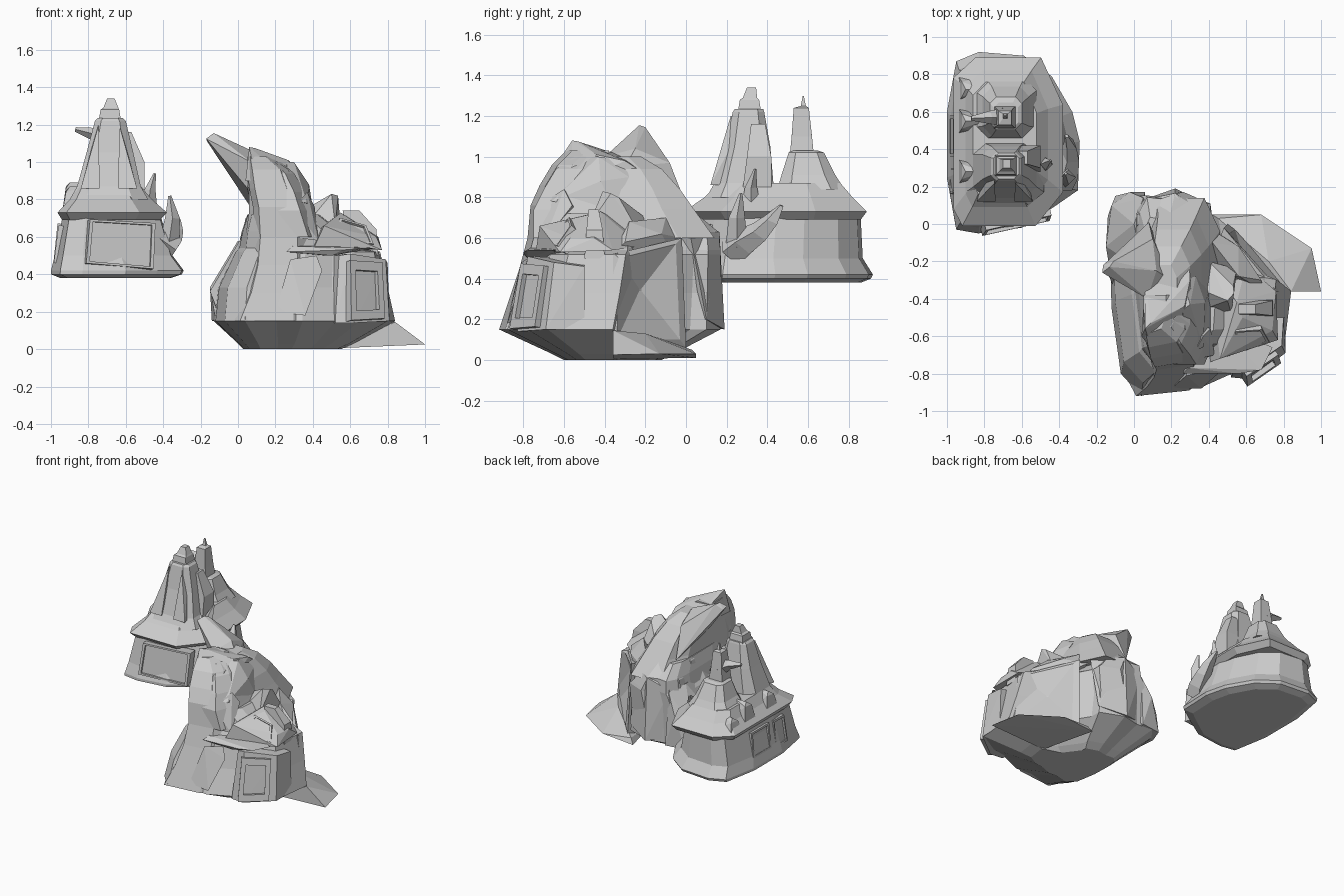
import bpy, bmesh
from mathutils import Vector


def finish(name, bm):
    bmesh.ops.recalc_face_normals(bm, faces=bm.faces[:])
    me = bpy.data.meshes.new(name)
    bm.to_mesh(me)
    bm.free()
    ob = bpy.data.objects.new(name, me)
    bpy.context.collection.objects.link(ob)
    return ob


def skin(name, rings):
    """Closed skin through rings of equal point count."""
    bm = bmesh.new()
    rows = [[bm.verts.new(p) for p in r] for r in rings]
    n = len(rows[0])
    for a, b in zip(rows, rows[1:]):
        for i in range(n):
            j = (i + 1) % n
            bm.faces.new((a[i], a[j], b[j], b[i]))
    bm.faces.new(rows[0][::-1])
    bm.faces.new(rows[-1])
    return finish(name, bm)


def levels(name, outline, lv):
    """Stack an outline; each level is z, x0, x1, y0, y1."""
    xs, ys = [p[0] for p in outline], [p[1] for p in outline]
    ax, ay = min(xs), min(ys)
    wx, wy = max(xs) - ax, max(ys) - ay
    return skin(name, [[(x0 + (x - ax) / wx * (x1 - x0), y0 + (y - ay) / wy * (y1 - y0), z)
                        for x, y in outline] for z, x0, x1, y0, y1 in lv])


SQUARE = [(0, 0), (1, 0), (1, 1), (0, 1)]
OCT = [(.2, 0), (.8, 0), (1, .2), (1, .8), (.8, 1), (.2, 1), (0, .8), (0, .2)]


def hull(name, pts):
    bm = bmesh.new()
    for p in pts:
        bm.verts.new(p)
    res = bmesh.ops.convex_hull(bm, input=bm.verts[:])
    junk = {v for v in res["geom_interior"] if isinstance(v, bmesh.types.BMVert)}
    bmesh.ops.delete(bm, geom=list(junk), context='VERTS')
    return finish(name, bm)


def panel(name, quad, out, depth, rim=.84):
    """Raised frame with a recessed pane; quad runs anticlockwise from outside."""
    q = [Vector(p) for p in quad]
    n = (q[1] - q[0]).cross(q[3] - q[0]).normalized()
    c = sum(q, Vector()) / 4
    inner = [c + (p - c) * rim for p in q]
    return skin(name, [[p - n * .05 for p in q], [p + n * out for p in q],
                       [p + n * out for p in inner], [p + n * (out - depth) for p in inner]])


def horn(name, path, side):
    """Tapered diamond section along x, y, z, radius points."""
    s = Vector(side).normalized()
    rings = []
    for i, (x, y, z, r) in enumerate(path):
        a, b = path[max(i - 1, 0)], path[min(i + 1, len(path) - 1)]
        d = (Vector(b[:3]) - Vector(a[:3])).normalized()
        u = d.cross(s).normalized()
        c = Vector((x, y, z))
        rings.append([c + s * r, c + u * r, c - s * r, c - u * r])
    return skin(name, rings)


# --- Hanging house: body, roof and two towers ---
plan = [(-.95, -.03), (-.83, -.05), (-.6, -.02), (-.43, .09), (-.3, .18), (-.29, .44), (-.33, .6),
        (-.44, .79), (-.59, .9), (-.83, .92), (-.95, .87), (-1, .6), (-1, .25)]
levels("house_walls", plan, [
    (.38, -.95, -.36, 0, .86), (.40, -1, -.30, -.05, .91), (.42, -1, -.29, -.05, .92),
    (.50, -.98, -.35, -.02, .87), (.70, -.94, -.41, .02, .86)])
roof_plan = [(.08, 0), (.75, 0), (1, .2), (1, .72), (.8, 1), (.2, 1), (0, .88), (0, .1)]
levels("house_roof", roof_plan, [
    (.69, -.94, -.42, .03, .86), (.73, -.965, -.38, -.01, .89),
    (.80, -.90, -.46, .09, .82), (.87, -.86, -.52, .16, .76)])
levels("front_tower", OCT, [
    (.80, -.90, -.48, .10, .45), (.87, -.86, -.52, .14, .43), (1.05, -.81, -.56, .195, .415),
    (1.22, -.765, -.60, .23, .385), (1.235, -.75, -.615, .24, .38)])
levels("front_tower_cap", SQUARE, [
    (1.22, -.745, -.625, .255, .37), (1.28, -.735, -.635, .265, .36),
    (1.29, -.72, -.64, .28, .35), (1.34, -.70, -.66, .30, .345)])
levels("back_tower", OCT, [
    (.84, -.86, -.52, .45, .78), (.91, -.81, -.56, .47, .735), (1.02, -.77, -.60, .505, .68),
    (1.03, -.75, -.62, .515, .65)])
levels("back_tower_spire", SQUARE, [
    (1.0, -.75, -.63, .51, .63), (1.1, -.74, -.645, .52, .62), (1.24, -.725, -.655, .53, .605),
    (1.25, -.70, -.675, .565, .59), (1.30, -.695, -.685, .575, .58)])
# Tower ribs
for i, x in enumerate((-.79, -.59)):
    hull(f"tower_rib_{i}", [(x - .05, .12, .86), (x + .05, .12, .86), (x, .30, .86),
                            (-.69 + (x + .69) * .55, .22, 1.2), (-.69 + (x + .69) * .6, .3, 1.2)])
horn("tower_branch", [(-.70, .57, 1.11, .05), (-.77, .57, 1.15, .035), (-.87, .565, 1.175, .012)], (0, 1, 0))
# Windows and dormers
panel("front_window", [(-.82, -.025, .455), (-.46, .055, .425), (-.45, .085, .67), (-.80, .005, .69)], .04, .02, .9)
panel("left_window", [(-.965, .58, .48), (-.965, .36, .48), (-.945, .36, .67), (-.945, .58, .67)], .02, .015)
panel("left_door", [(-.965, .30, .46), (-.965, .16, .46), (-.94, .17, .66), (-.94, .30, .66)], .02, .015)
for i, (y, z) in enumerate(((.28, .87), (.55, .89), (.72, .83))):
    hull(f"left_dormer_{i}", [(-.94, y - .07, .73), (-.94, y + .07, .73), (-.92, y - .04, z - .03),
                              (-.92, y + .04, z - .02), (-.90, y, z), (-.80, y, z),
                              (-.80, y - .07, .75), (-.80, y + .07, .75)])
levels("chimney", SQUARE, [(.78, -.60, -.50, .31, .40), (.93, -.60, -.52, .32, .39), (.935, -.61, -.51, .31, .40),
                           (.95, -.60, -.52, .32, .39)])
levels("chimney_mount", SQUARE, [(.85, -.65, -.50, .28, .42), (1.0, -.60, -.50, .30, .42),
                                 (1.16, -.63, -.57, .32, .39)])
# Side horns
horn("side_horn_large", [(-.40, .22, .53, .08), (-.36, .28, .58, .07), (-.34, .36, .63, .055),
                         (-.34, .42, .69, .04), (-.36, .47, .76, .012)], (1, -.6, 0))
horn("side_horn_upper", [(-.37, .25, .56, .055), (-.35, .25, .70, .04), (-.365, .27, .82, .008)], (0, 1, 0))
horn("side_horn_small", [(-.48, .32, .74, .05), (-.47, .32, .85, .03), (-.445, .34, .94, .006)], (0, 1, 0))

# --- Rock dwelling: lofted mass ---
rock_plan = [(-.05, .15), (-.12, .06), (-.14, -.1), (-.13, -.45), (-.08, -.8), (.03, -.92), (.2, -.87),
             (.34, -.88), (.52, -.80), (.65, -.78), (.8, -.68), (.84, -.36), (.57, -.26), (.40, .02),
             (.4, .1), (.22, .17), (.08, .14)]
levels("rock_base", rock_plan, [
    (0, .03, .55, -.6, -.12), (.03, 0, .62, -.66, -.06), (.15, -.13, .84, -.92, .17),
    (.33, -.11, .80, -.85, .17), (.52, -.02, .76, -.79, .17), (.54, 0, .70, -.77, .17),
    (.63, .02, .56, -.76, .16), (.72, .05, .44, -.74, .05)])
levels("rock_upper", OCT, [
    (.60, .04, .46, -.75, .14), (.74, .06, .40, -.75, .04), (.84, .06, .36, -.70, -.03),
    (.94, .06, .30, -.64, -.12), (1.0, .07, .23, -.55, -.22)])
# Swept trunk and crest
skin("front_trunk", [[(a, y + .2, z), (a, y + .1, z), (a + .12 * w, y, z), (a + w * .8, y + .03, z),
                      (a + w, y + .1, z), (a + w, -.38, z), (a, -.38, z)]
                     for z, a, y, w in ((.15, -.04, -.92, .42), (.3, .03, -.87, .34), (.45, .07, -.82, .31),
                                        (.6, .085, -.78, .29), (.76, .08, -.765, .26), (.86, .06, -.72, .25),
                                        (.96, .05, -.66, .22), (1.03, .05, -.59, .12))])
hull("crest_peak", [(.04, -.60, .9), (.06, -.56, 1.08), (.09, -.53, 1.075), (.27, -.44, 1.01), (.32, -.56, .86),
                    (.1, -.68, .90), (.30, -.3, .98), (.06, -.30, 1.0), (.10, -.1, .88), (.29, -.1, .85)])
hull("leaning_horn", [(-.13, -.23, 1.155), (-.11, -.20, 1.145), (-.17, -.26, 1.125), (-.165, -.22, 1.11),
                      (.07, -.40, 1.0), (.12, -.25, 1.04), (.10, -.08, .97), (.05, -.36, .86),
                      (.06, -.05, .84), (.08, .01, .74), (.2, -.3, .95)])
# Upper ridges and shards
hull("right_slab", [(.27, -.70, .80), (.37, -.66, .78), (.26, -.46, 1.0), (.30, -.43, 1.0), (.38, -.42, .88),
                    (.40, -.36, .75), (.26, -.30, .98), (.33, -.28, .9), (.2, -.5, .8)])
hull("right_shard", [(.36, -.46, .66), (.38, -.36, .76), (.50, -.41, .83), (.535, -.37, .82), (.53, -.33, .80),
                     (.52, -.48, .66), (.55, -.24, .64), (.40, -.2, .70)])
hull("mid_shard", [(.28, -.75, .60), (.43, -.70, .58), (.30, -.73, .76), (.37, -.60, .84), (.41, -.56, .76),
                   (.28, -.50, .7)])
hull("right_shoulder", [(.40, -.74, .53), (.77, -.62, .53), (.74, -.57, .60), (.75, -.45, .60), (.76, -.36, .54),
                        (.58, -.5, .71), (.55, -.42, .73), (.46, -.72, .66), (.4, -.2, .62), (.60, -.22, .56)])
panel("upper_window", [(.50, -.68, .57), (.72, -.62, .55), (.68, -.55, .65), (.54, -.56, .69)], .02, .015)
levels("shoulder_post", SQUARE, [(.5, .58, .75, -.50, -.40), (.64, .58, .74, -.49, -.41),
                                 (.74, .56, .65, -.48, -.43)])
hull("back_ledge", [(.4, -.3, .5), (.4, -.02, .6), (.56, -.12, .62), (.68, -.3, .58), (.7, -.36, .52),
                    (.56, -.28, .68), (.42, -.1, .70), (.5, -.08, .54)])
hull("ledge", [(.26, -.80, .52), (.29, -.77, .55), (.56, -.80, .53), (.68, -.78, .54), (.74, -.66, .54),
               (.4, -.5, .56), (.5, -.78, .50), (.4, -.5, .50)])
# Corner bay with framed window
hull("corner_bay", [(.52, -.82, .14), (.62, -.83, .14), (.81, -.69, .15), (.81, -.5, .15), (.54, -.77, .5),
                    (.60, -.78, .51), (.79, -.65, .48), (.80, -.5, .46), (.45, -.5, .14), (.45, -.5, .5)])
panel("bay_window", [(.59, -.845, .15), (.77, -.72, .16), (.755, -.675, .46), (.585, -.79, .47)], .03, .035, .68)
# Right flank: wall with a dented centre
skin("right_flank", [[(.5, -.3, .04), (.45, -.1, .04), (.45, -.1, .58), (.5, -.3, .56)],
                     [(.83, -.36, .08), (.50, 0, .06), (.48, -.02, .60), (.76, -.36, .52)],
                     [(.82, -.34, .10), (.54, -.03, .10), (.51, -.05, .57), (.76, -.33, .50)],
                     [(.61, -.23, .34), (.60, -.22, .34), (.60, -.22, .35), (.61, -.23, .35)]])
hull("front_brace", [(.20, -.88, .20), (.36, -.88, .18), (.45, -.80, .42), (.42, -.78, .50), (.28, -.81, .48),
                     (.3, -.6, .3)])
# Back and left boulders
hull("back_boulder", [(.0, .10, .2), (.22, .19, .15), (.41, .1, .2), (.42, .02, .62), (.22, .165, .63),
                      (.05, .13, .56), (.2, -.1, .74), (.36, -.05, .7), (.1, -.1, .2)])
hull("left_boulder", [(-.14, .04, .15), (-.15, -.12, .33), (-.10, .15, .15), (-.12, .1, .33), (-.02, .17, .40),
                      (0, 0, .58), (.05, .14, .55), (-.12, -.3, .16), (.05, -.25, .55), (.06, .17, .15)])
hull("left_fin", [(-.15, -.24, .31), (-.10, -.14, .16), (-.10, -.36, .18), (.02, -.22, .60), (.08, -.12, .64),
                  (.08, -.36, .62), (.08, -.2, .3)])
for i, (x, y, z, r) in enumerate(((.07, .02, .62, .06), (.08, -.14, .70, .05))):
    levels(f"left_knob_{i}", OCT, [(z - r, x - r, x + r, y - r, y + r),
                                   (z, x - r * .8, x + r * .7, y - r * .7, y + r * .8),
                                   (z + r * .5, x - r * .3, x + r * .3, y - r * .3, y + r * .3)])
# Low ramp wedge
hull("ramp_wedge", [(.42, .05, .01), (.68, .05, .03), (.95, -.13, .03), (1.0, -.36, .025), (.84, -.36, .145),
                    (.53, -.36, .005), (.45, .03, .05), (.72, -.2, .13)])
